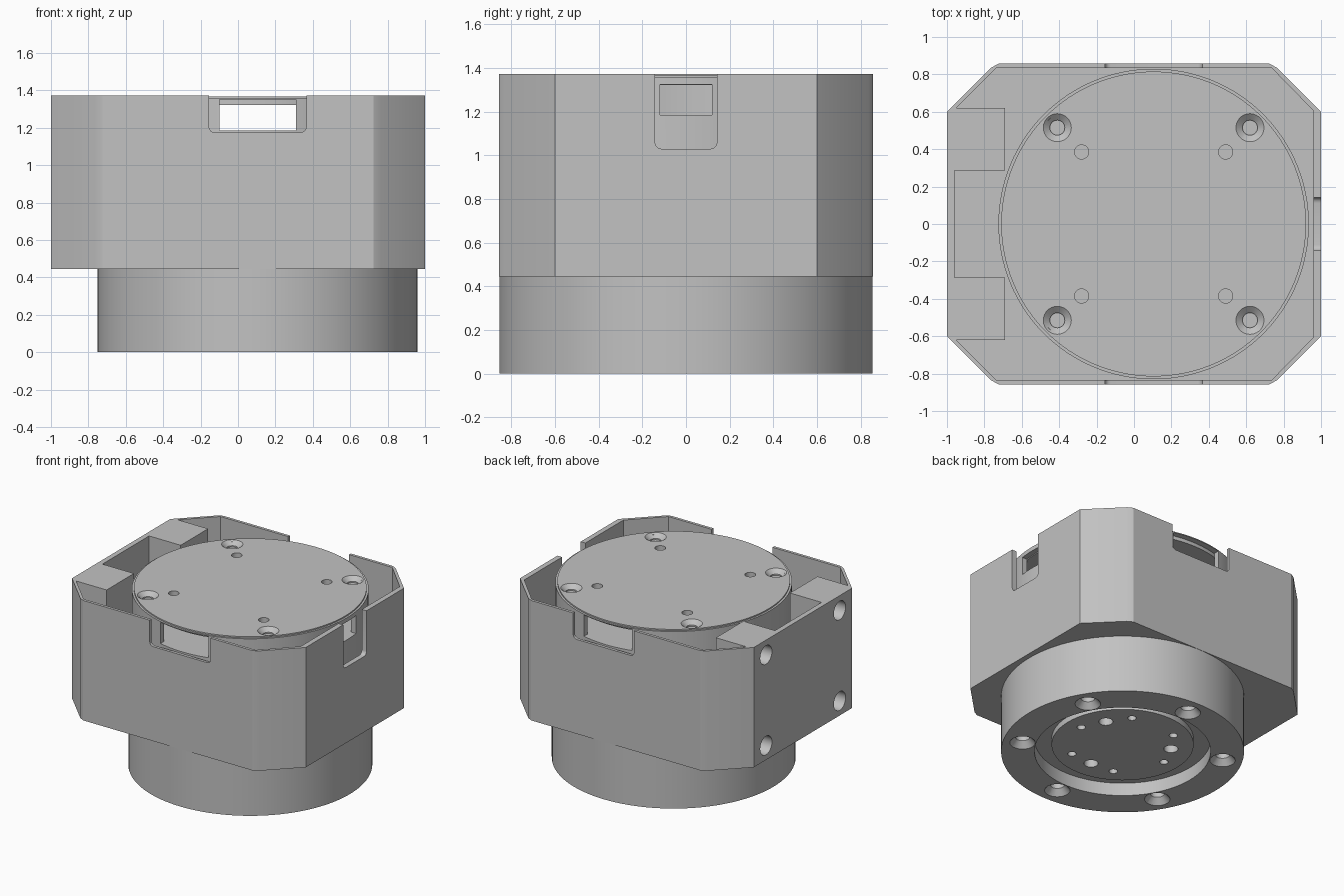
import bpy, bmesh
from math import radians, cos, sin, pi
from mathutils import Matrix, Vector

old = bpy.data.objects.get("Cube")
if old:
    bpy.data.objects.remove(old, do_unlink=True)

grey = bpy.data.materials.new("plain grey")
grey.use_nodes = True
colour = (0.54, 0.54, 0.54, 1)
grey.diffuse_color = colour
grey.node_tree.nodes["Principled BSDF"].inputs["Base Color"].default_value = colour

AXIS = 0.105   # x of the round parts' centre line
TOP = 1.372
BELLY = 0.445  # underside of the housing


def to_object(name, bm, matrix=Matrix()):
    bmesh.ops.transform(bm, matrix=matrix, verts=bm.verts)
    bmesh.ops.recalc_face_normals(bm, faces=bm.faces)
    mesh = bpy.data.meshes.new(name)
    bm.to_mesh(mesh)
    bm.free()
    mesh.materials.append(grey)
    obj = bpy.data.objects.new(name, mesh)
    bpy.context.collection.objects.link(obj)
    return obj


def lathe(name, profile, matrix, steps=32):
    """Solid of revolution from (radius, z) points that start and end on the axis."""
    bm = bmesh.new()
    verts = [bm.verts.new((r, 0, z)) for r, z in profile]
    edges = [bm.edges.new(pair) for pair in zip(verts, verts[1:])]
    bmesh.ops.spin(bm, geom=verts + edges, cent=(0, 0, 0), axis=(0, 0, 1),
                   angle=2 * pi, steps=steps, use_duplicate=False)
    bmesh.ops.remove_doubles(bm, verts=bm.verts, dist=1e-5)
    return to_object(name, bm, matrix)


def prism(name, outline, z0, z1):
    bm = bmesh.new()
    face = bm.faces.new([bm.verts.new((x, y, z0)) for x, y in outline])
    out = bmesh.ops.extrude_face_region(bm, geom=[face])["geom"]
    moved = [v for v in out if isinstance(v, bmesh.types.BMVert)]
    bmesh.ops.translate(bm, verts=moved, vec=(0, 0, z1 - z0))
    return to_object(name, bm)


def block(name, low, high, axis=None, radius=0.0):
    """Box between two corners, optionally rounded along the edges of one axis."""
    low, high = Vector(low), Vector(high)
    bm = bmesh.new()
    bmesh.ops.create_cube(bm, size=1)
    for v in bm.verts:
        v.co = [a + (b - a) * (c + 0.5) for a, b, c in zip(low, high, v.co)]
    if radius:
        along = [e for e in bm.edges
                 if abs((e.verts[0].co - e.verts[1].co).normalized()[axis]) > 0.9]
        bmesh.ops.bevel(bm, geom=along, offset=radius, segments=4,
                        profile=0.5, affect='EDGES')
    return to_object(name, bm)


def cut(target, cutter):
    mod = target.modifiers.new("cut", 'BOOLEAN')
    mod.operation, mod.solver, mod.object = 'DIFFERENCE', 'EXACT', cutter
    graph = bpy.context.evaluated_depsgraph_get()
    mesh = bpy.data.meshes.new_from_object(target.evaluated_get(graph))
    target.modifiers.clear()
    target.data = mesh
    bpy.data.objects.remove(cutter, do_unlink=True)


def drill(target, place, direction, radius, depth, sink=0.0, sink_depth=0.0):
    """Blind hole from a surface point, with an optional countersink."""
    turn = Vector(direction).to_track_quat('Z', 'Y').to_matrix().to_4x4()
    profile = [(0, -0.02), (sink or radius, -0.02)]
    if sink:
        profile += [(sink, 0), (radius, sink_depth)]
    profile += [(radius, depth), (0, depth)]
    cut(target, lathe("drill", profile, Matrix.Translation(place) @ turn, 28))


def mirrored(half):
    return half + [(x, -y) for x, y in reversed(half)]


centre = Matrix.Translation((AXIS, 0, 0))

# Eight-sided housing with thin walls and two screw blocks
outer = mirrored([(-1, 0.6), (-0.765, 0.835), (-0.725, 0.857),
                  (0.725, 0.857), (0.765, 0.835), (1, 0.6)])
inner = mirrored([(-0.96, 0.285), (-0.69, 0.285), (-0.69, 0.62), (-0.95, 0.62),
                  (-0.735, 0.835), (0.735, 0.835), (0.96, 0.605)])
housing = prism("housing", outer, BELLY, TOP)
cut(housing, prism("cavity", inner, 0.5, 1.6))

# Notches in the housing rim
for side in (-1, 1):
    y0, y1 = sorted((side * 0.8, side * 0.9))
    cut(housing, block("notch", (AXIS - 0.26, y0, 1.175), (AXIS + 0.26, y1, 1.6), 1, 0.03))
cut(housing, block("notch", (0.9, -0.142, 1.03), (1.1, 0.142, 1.6), 0, 0.03))

# Mounting holes in the screw blocks
for y in (-0.45, 0.45):
    for z in (0.557, 1.257):
        drill(housing, (-1, y, z), (1, 0, 0), 0.072, 0.2)

# Inner drum with a raised rim and windows
drum = lathe("drum", [(0, 0.48), (0.83, 0.48), (0.83, 1.357), (0.79, 1.357),
                      (0.79, 1.185), (0, 1.185)], centre, 128)
for side in (-1, 1):
    y0, y1 = sorted((side * 0.7, side * 0.9))
    cut(drum, block("window", (AXIS - 0.205, y0, 1.186), (AXIS + 0.205, y1, 1.35)))
cut(drum, block("window", (0.8, -0.118, 1.186), (1, 0.118, 1.325)))

# Round lid with countersunk and plain holes
lid = lathe("lid", [(0, 1.322), (0.785, 1.322), (0.785, 1.35), (0.815, 1.35),
                    (0.815, 1.367), (0, 1.367)], centre, 128)
for sx in (-1, 1):
    for sy in (-1, 1):
        drill(lid, (AXIS + sx * 0.515, sy * 0.515, 1.367), (0, 0, -1), 0.04, 0.04, 0.075, 0.03)
        drill(lid, (AXIS + sx * 0.385, sy * 0.385, 1.367), (0, 0, -1), 0.038, 0.04)

# Round base with a recessed output flange
base = lathe("base", [(0, 0.055), (0.5, 0.055), (0.5, 0.1), (0.62, 0.1), (0.62, 0),
                      (0.855, 0), (0.855, 0.45), (0, 0.45)], centre, 128)


def around(radius, degrees, z):
    a = radians(degrees)
    return AXIS + radius * cos(a), radius * sin(a), z


for k in range(6):
    drill(base, around(0.715, 30 + 60 * k, 0), (0, 0, 1), 0.05, 0.2, 0.09, 0.045)
    drill(base, around(0.38, 60 * k, 0.055), (0, 0, 1), 0.03, 0.15)
for k in range(3):
    drill(base, around(0.345, 30 + 120 * k, 0.055), (0, 0, 1), 0.05, 0.15)

# Smooth round walls, crisp edges
for obj in (housing, drum, lid, base):
    obj.data.polygons.foreach_set("use_smooth", [True] * len(obj.data.polygons))
    obj.data.set_sharp_from_angle(angle=radians(25))
